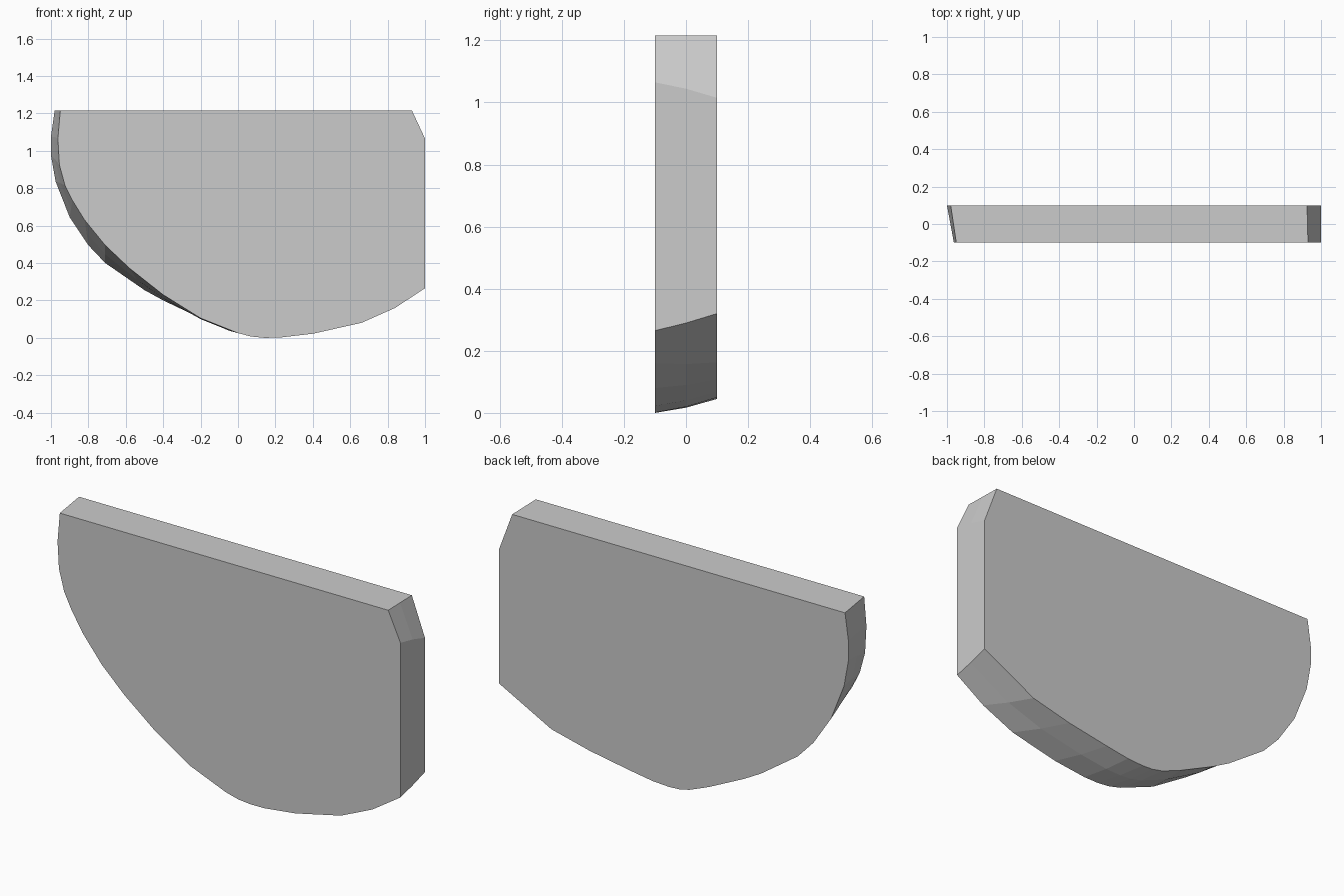
import bpy, bmesh

if "Cube" in bpy.data.objects:
    bpy.data.objects.remove(bpy.data.objects["Cube"])

TOP, HALF = 1.22, 0.1
# front outline (y = -0.1) and matching back outline (y = +0.1), as (x, z)
front = [(-.95, TOP), (-.963, 1.07), (-.955, .93), (-.925, .82), (-.885, .74), (-.82, .635),
         (-.71, .50), (-.58, .377), (-.40, .235), (-.20, .11), (0, .03), (.07, .012), (.14, .005),
         (.22, .006), (.40, .027), (.66, .085), (.84, .165), (1, .27), (1, 1.07), (.93, TOP)]
back = [(-.98, TOP), (-1, 1.08), (-1, .98), (-.975, .84), (-.90, .65), (-.80, .50),
        (-.71, .405), (-.50, .26), (-.40, .205), (-.20, .11), (-.09, .066), (-.03, .053), (.03, .05),
        (.12, .055), (.25, .075), (.48, .115), (.70, .168), (1, .325), (1, 1.02), (.925, TOP)]
# middle outline bulges slightly
middle = [((a + c) / 2, min(TOP, .6 + 1.01 * ((b + d) / 2 - .6)))
          for (a, b), (c, d) in zip(front, back)]

bm = bmesh.new()
rings = [[bm.verts.new((x, y, z)) for x, z in outline]
         for outline, y in ((front, -HALF), (middle, 0), (back, HALF))]
n = len(front)
# flat front and back, then the rim between them
bm.faces.new(rings[0])
bm.faces.new(rings[2][::-1])
for a, b in zip(rings, rings[1:]):
    for i in range(n):
        j = (i + 1) % n
        bm.faces.new((a[i], b[i], b[j], a[j]))
bmesh.ops.recalc_face_normals(bm, faces=bm.faces[:])
for v in bm.verts:
    v.co.z -= .005

mesh = bpy.data.meshes.new("curved_panel")
bm.to_mesh(mesh)
bm.free()
panel = bpy.data.objects.new("curved_panel", mesh)
bpy.context.collection.objects.link(panel)
